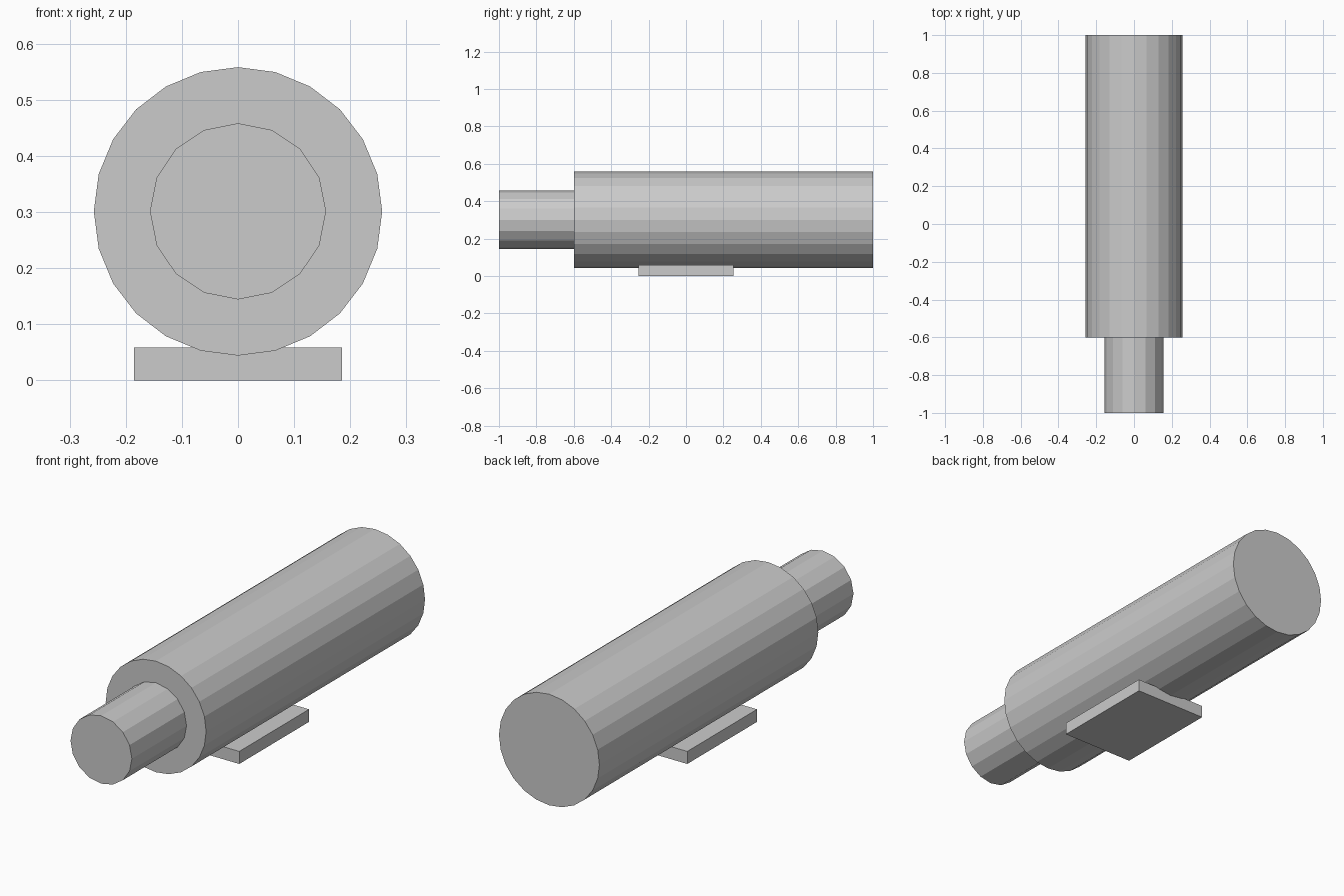
import bpy
import math

cube = bpy.data.objects.get("Cube")
if cube:
    bpy.data.objects.remove(cube, do_unlink=True)

AXIS_Z = 0.301

# Single grey used on every part
grey = bpy.data.materials.new("plain_grey")
grey.use_nodes = True
colour = (0.6, 0.6, 0.6, 1)
grey.diffuse_color = colour
grey.node_tree.nodes["Principled BSDF"].inputs["Base Color"].default_value = colour


def finish(name):
    part = bpy.context.object
    part.name = name
    part.data.materials.append(grey)
    return part


def tube(name, sides, radius, front, back):
    """Solid flat-shaded cylinder lying along y."""
    bpy.ops.mesh.primitive_cylinder_add(
        vertices=sides, radius=radius, depth=back - front,
        location=(0, (front + back) / 2, AXIS_Z),
        rotation=(math.pi / 2, 0, 0))
    return finish(name)


# Main body and narrower front nozzle
tube("main_body", 24, 0.257, -0.6, 1.0)
tube("front_nozzle", 16, 0.157, -1.0, -0.6)

# Mounting plate under the body
bpy.ops.mesh.primitive_cube_add(size=1, location=(0, 0, 0.029))
plate = finish("mounting_plate")
plate.scale = (0.37, 0.51, 0.058)
